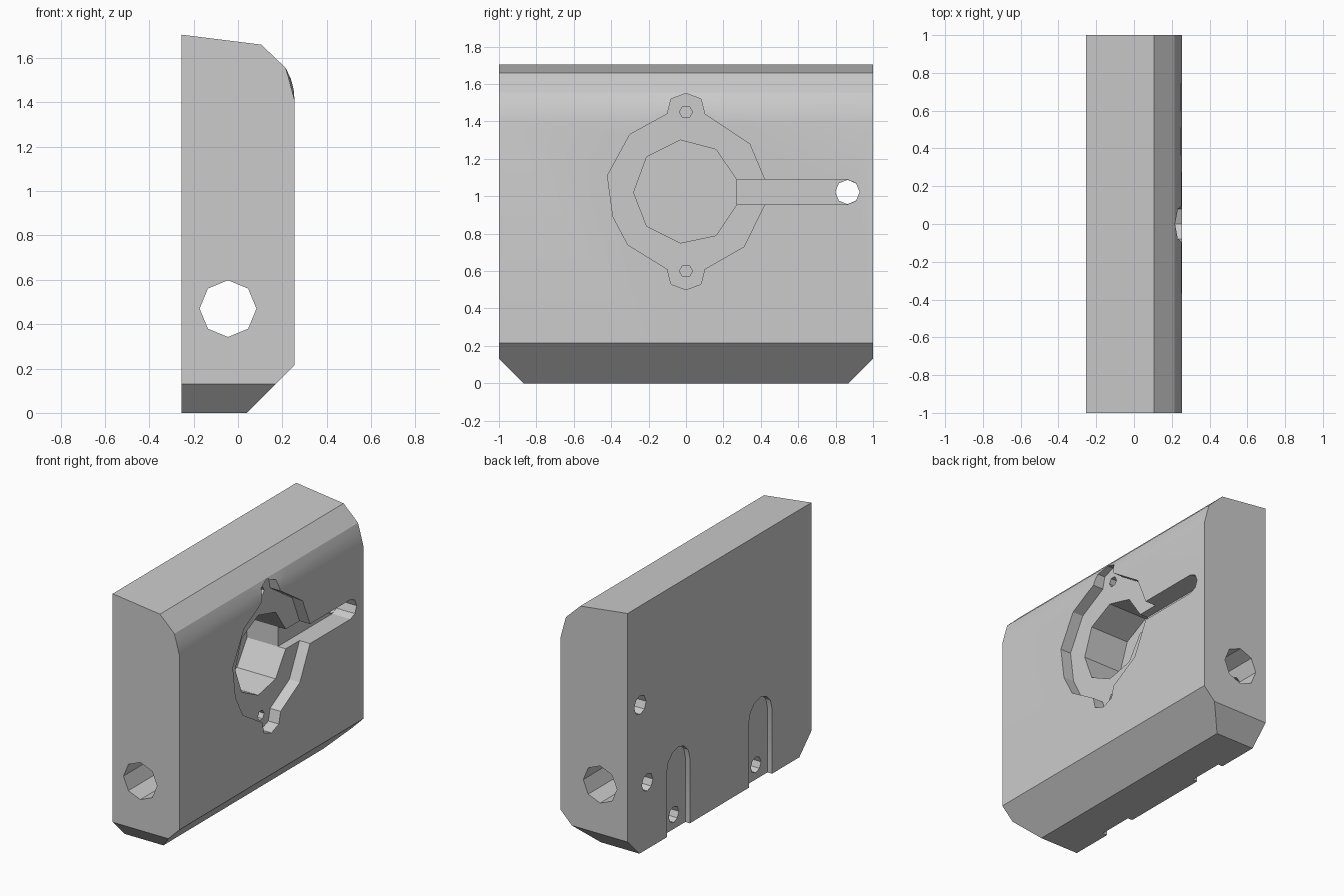
import bpy, bmesh, math

cube = bpy.data.objects.get("Cube")
if cube:
    bpy.data.objects.remove(cube, do_unlink=True)

grey = bpy.data.materials.new("plain grey")
grey.use_nodes = True
colour = (0.6, 0.6, 0.6, 1)
grey.diffuse_color = colour
grey.node_tree.nodes["Principled BSDF"].inputs["Base Color"].default_value = colour


def make_loft(name, rings):
    """Closed solid through matching rings of points."""
    bm = bmesh.new()
    loops = [[bm.verts.new(p) for p in ring] for ring in rings]
    n = len(loops[0])
    for a, b in zip(loops, loops[1:]):
        for i in range(n):
            j = (i + 1) % n
            bm.faces.new((a[i], a[j], b[j], b[i]))
    bm.faces.new(loops[0])
    bm.faces.new(loops[-1])
    bmesh.ops.recalc_face_normals(bm, faces=bm.faces)
    mesh = bpy.data.meshes.new(name)
    bm.to_mesh(mesh)
    bm.free()
    mesh.materials.append(grey)
    obj = bpy.data.objects.new(name, mesh)
    bpy.context.collection.objects.link(obj)
    return obj


def ngon(u, v, r, sides=8, start=0.0, sweep=2 * math.pi):
    steps = sides if sweep > 6 else sides - 1
    return [(u + r * math.cos(start + sweep * i / steps),
             v + r * math.sin(start + sweep * i / steps)) for i in range(sides)]


# Block: the upper front edge bulges towards the middle of its length
def section(y, bulge):
    edge = [(0.255, 1.41), (0.242, 1.458), (0.229, 1.507), (0.215, 1.555)]
    edge[1] = (edge[1][0] + 0.009 * bulge, edge[1][1])
    edge[2] = (edge[2][0] + 0.009 * bulge, edge[2][1])
    outline = [(-0.255, 0), (0.04, 0), (0.255, 0.215)] + edge
    outline += [(0.105, 1.66), (-0.255, 1.705)]
    return [(x, y, z) for x, z in outline]


block = make_loft("block", [section(-1, 0), section(-0.2, 1), section(0.2, 1), section(1, 0)])


def cut(points, lo, hi, axis="x"):
    """Subtract a prism of the outline running from lo to hi along the axis."""
    place = (lambda d, p: (d, p[0], p[1])) if axis == "x" else (lambda d, p: (p[0], d, p[1]))
    cutter = make_loft("cutter", [[place(d, p) for p in points] for d in (lo, hi)])
    cutter.hide_render = True
    mod = block.modifiers.new("cut", "BOOLEAN")
    mod.operation = "DIFFERENCE"
    mod.solver = "EXACT"
    mod.object = cutter
    bpy.context.view_layer.objects.active = block
    bpy.ops.object.modifier_apply(modifier=mod.name)
    bpy.data.objects.remove(cutter, do_unlink=True)


# Sloped lower corners
for s in (-1, 1):
    cut([(s * 0.87, 0), (s * 1.1, 0.23), (s * 1.1, -0.1), (s * 0.97, -0.1)], -0.5, 0.5)

# Shallow round recess with an ear above and below
upper_ear = [(0.10, 1.44), (0.08, 1.52), (0, 1.55), (-0.08, 1.52), (-0.10, 1.44)]
lower_ear = [(-y, 2.05 - z) for y, z in upper_ear]
recess = upper_ear + [(-0.30, 1.33), (-0.42, 1.11), (-0.39, 0.89), (-0.31, 0.74)]
recess += lower_ear + [(0.31, 0.73), (0.42, 0.955), (0.42, 1.09), (0.34, 1.28)]
cut(recess, 0.175, 0.5)

# Deep pocket in the middle of the recess
pocket = [(-0.28, 1.02), (-0.21, 1.21), (-0.03, 1.30), (0.16, 1.25), (0.27, 1.09),
          (0.27, 0.955), (0.16, 0.79), (-0.03, 0.75), (-0.21, 0.84)]
cut(pocket, -0.12, 0.5)

# Cable groove and the through hole at its end
groove = [(0.2, 1.09), (0.2, 0.955)] + ngon(0.86, 1.0225, 0.0675, 5, -math.pi / 2, math.pi)
cut(groove, 0.115, 0.5)
cut(ngon(0.863, 1.0225, 0.065), -0.5, 0.5)

# Screw holes in the ears
for z in (0.6, 1.45):
    cut(ngon(0, z, 0.035, 6), 0.06, 0.4)

# Bore along the length, with a small side hole into it
cut(ngon(-0.045, 0.47, 0.128), -1.2, 1.2, "y")
cut(ngon(0.785, 0.46, 0.06), -0.5, -0.05)

# Arched rear slots, each with a screw hole
for y in (-0.447, 0.447):
    arch = [(y - 0.125, -0.1), (y + 0.125, -0.1)] + ngon(y, 0.45, 0.125, 7, 0, math.pi)
    cut(arch, -0.5, -0.22)
    cut(ngon(y, 0.1, 0.055), -0.5, -0.06)

# Smooth only the gently curved upper edge
bpy.ops.object.select_all(action="DESELECT")
block.select_set(True)
bpy.context.view_layer.objects.active = block
bpy.ops.object.shade_smooth_by_angle(angle=math.radians(20))
